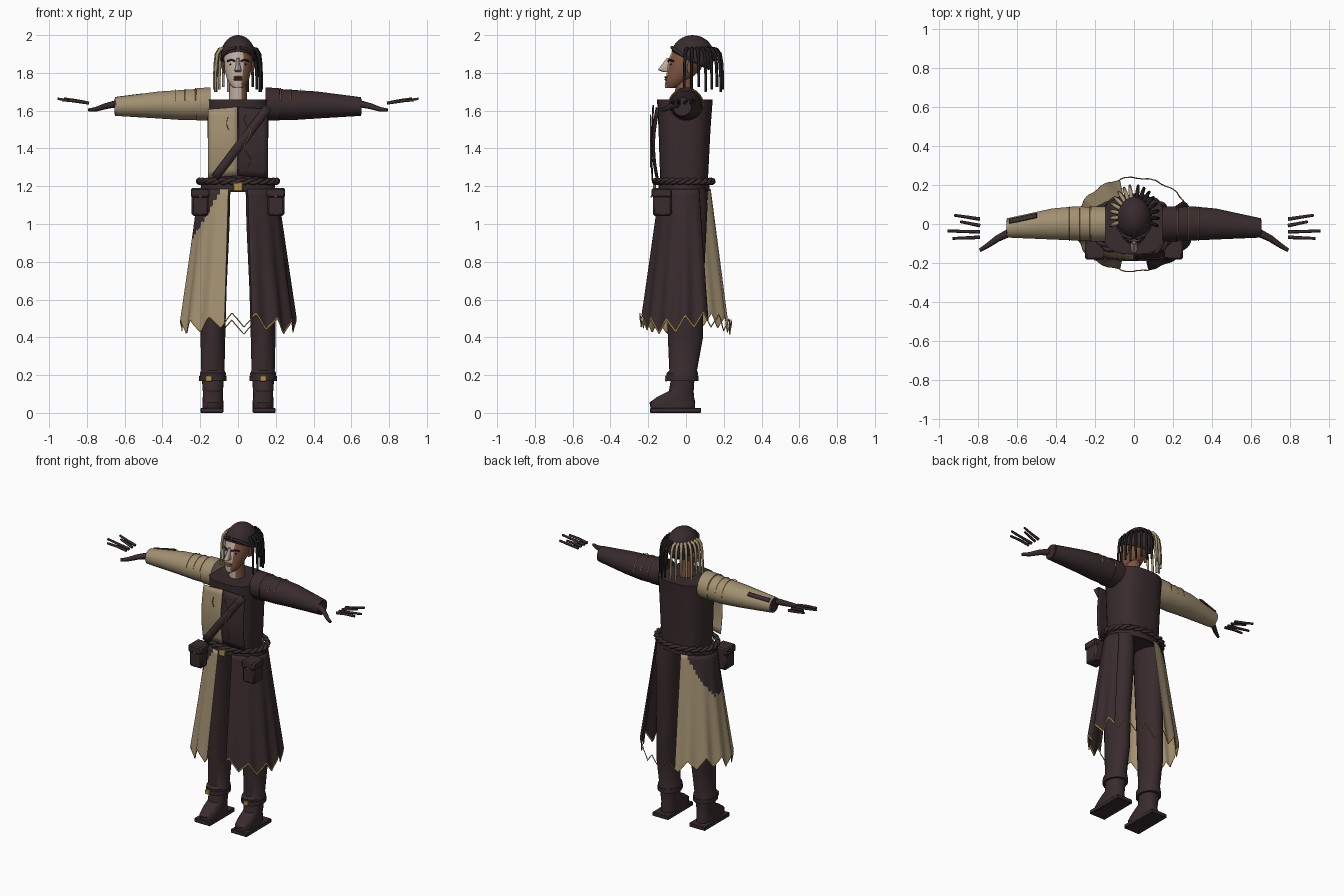
import bpy, bmesh
from math import sin, cos, pi, radians, copysign
from mathutils import Vector

cube = bpy.data.objects.get("Cube")
if cube:
    bpy.data.objects.remove(cube)


def material(name, rgb):
    m = bpy.data.materials.new(name)
    m.use_nodes = True
    m.diffuse_color = (*rgb, 1)
    m.node_tree.nodes["Principled BSDF"].inputs["Base Color"].default_value = (*rgb, 1)
    return m


DARK = material("dark leather", (.04, .024, .026))
BLACK = material("black hair", (.014, .011, .012))
CREAM = material("cream cloth", (.36, .28, .165))
GOLD = material("gold trim", (.45, .27, .07))
SKIN = material("brown skin", (.21, .09, .05))
PALE = material("pale skin", (.52, .42, .36))


def finish(name, bm, mats, rule=None, solid=0):
    """Turn a bmesh into a shaded object; rule picks a material per face centre."""
    bmesh.ops.recalc_face_normals(bm, faces=bm.faces)
    if rule:
        for f in bm.faces:
            f.material_index = rule(f.calc_center_median())
    me = bpy.data.meshes.new(name)
    bm.to_mesh(me)
    bm.free()
    for m in mats:
        me.materials.append(m)
    ob = bpy.data.objects.new(name, me)
    bpy.context.collection.objects.link(ob)
    if solid:
        mod = ob.modifiers.new("thickness", 'SOLIDIFY')
        mod.thickness = solid
    bpy.ops.object.select_all(action='DESELECT')
    ob.select_set(True)
    bpy.context.view_layer.objects.active = ob
    bpy.ops.object.shade_smooth_by_angle(angle=radians(40))
    return ob


def loft(name, rings, mats, axis='z', n=24, p=2, rule=None):
    """Skin rings (position, centre a, centre b, radius a, radius b) along an axis."""
    bm = bmesh.new()
    rows = []
    for t, ca, cb, ra, rb in rings:
        row = []
        for i in range(n):
            u = 2 * pi * (i + .5) / n
            a = ca + ra * copysign(abs(cos(u)) ** (2 / p), cos(u))
            b = cb + rb * copysign(abs(sin(u)) ** (2 / p), sin(u))
            row.append(bm.verts.new((a, b, t) if axis == 'z' else (t, a, b)))
        rows.append(row)
    for r, q in zip(rows, rows[1:]):
        for i in range(n):
            j = (i + 1) % n
            bm.faces.new((r[i], r[j], q[j], q[i]))
    bm.faces.new(rows[0])
    bm.faces.new(rows[-1])
    return finish(name, bm, mats, rule)


def sheet(name, func, nu, nv, mats, rule=None, solid=.004):
    """Grid surface from func(u, v)."""
    bm = bmesh.new()
    g = [[bm.verts.new(func(i / nu, j / nv)) for i in range(nu + 1)] for j in range(nv + 1)]
    for j in range(nv):
        for i in range(nu):
            f = bm.faces.new((g[j][i], g[j][i + 1], g[j + 1][i + 1], g[j + 1][i]))
            if rule:
                f.material_index = rule(f.calc_center_median(), j)
    return finish(name, bm, mats, solid=solid)


def box(name, centre, size, mat, bevel=.005):
    bm = bmesh.new()
    bmesh.ops.create_cube(bm, size=1)
    for v in bm.verts:
        v.co = Vector(centre) + Vector(c * s for c, s in zip(v.co, size))
    bmesh.ops.bevel(bm, geom=bm.edges[:], offset=bevel, segments=1, affect='EDGES')
    return finish(name, bm, [mat])


def tube(name, pts, r, mat, taper=1, closed=False):
    cu = bpy.data.curves.new(name, 'CURVE')
    cu.dimensions = '3D'
    cu.bevel_depth, cu.bevel_resolution, cu.use_fill_caps = r, 1, True
    sp = cu.splines.new('POLY')
    sp.points.add(len(pts) - 1)
    sp.use_cyclic_u = closed
    for i, (q, c) in enumerate(zip(sp.points, pts)):
        q.co = (*c, 1)
        q.radius = 1 + (taper - 1) * i / (len(pts) - 1)
    cu.materials.append(mat)
    ob = bpy.data.objects.new(name, cu)
    bpy.context.collection.objects.link(ob)
    bpy.ops.object.select_all(action='DESELECT')
    ob.select_set(True)
    bpy.context.view_layer.objects.active = ob
    bpy.ops.object.convert(target='MESH')


# Head: face with one pale half, cap cut on a slant, features
def face_rule(c):
    return 1 if c.x < .02 and c.y < -.03 else 0


loft("neck", [(1.64, 0, -.01, .05, .05), (1.78, 0, -.01, .042, .045)], [SKIN, PALE], rule=face_rule)
loft("face", [(1.72, 0, -.075, .025, .035), (1.735, 0, -.065, .042, .048), (1.77, 0, -.04, .06, .067),
              (1.82, 0, -.01, .073, .09), (1.88, 0, .005, .077, .095), (1.95, 0, .015, .06, .07)],
     [SKIN, PALE], rule=face_rule)
loft("nose", [(1.805, 0, -.1, .016, .02), (1.815, 0, -.118, .02, .032), (1.84, 0, -.105, .012, .026),
              (1.88, 0, -.085, .008, .016)], [SKIN, PALE], n=10, rule=face_rule)
for z in (1.765, 1.777):
    loft("lip", [(z - .006, 0, -.1, .02, .008), (z, 0, -.103, .025, .013), (z + .006, 0, -.1, .02, .008)], [SKIN], n=10)
bm = bmesh.new()
bmesh.ops.create_uvsphere(bm, u_segments=28, v_segments=18, radius=1)
for v in bm.verts:
    v.co = Vector((v.co.x * .092, .035 + v.co.y * .115, 1.888 + v.co.z * .112))
bmesh.ops.bisect_plane(bm, geom=bm.verts[:] + bm.edges[:] + bm.faces[:], plane_co=(0, -.08, 1.915),
                       plane_no=(0, -.5, -1), clear_outer=True)
finish("skull_cap", bm, [DARK], solid=.006)
for s in (-1, 1):
    tube("brow", [(s * .015, -.093, 1.862), (s * .035, -.088, 1.87), (s * .056, -.066, 1.862)], .005, BLACK)
    box("eye", (s * .034, -.079, 1.845), (.022, .009, .009), BLACK, .003)
    loft("ear", [(1.8, s * .074, .02, .006, .012), (1.83, s * .08, .025, .01, .02), (1.86, s * .08, .025, .006, .012)], [SKIN], n=10)
    # Headband sweeping down to the temples
    tube("headband", [(s * .01, -.075, 1.935), (s * .05, -.06, 1.925), (s * .08, -.02, 1.895), (s * .087, .03, 1.87)], .009, DARK)
    # Hanging locks, arcing out and down around the side and back of the head
    for i in range(8):
        a = radians(-18 + 14 * i)
        dx, dy = s * cos(a), sin(a)
        pts = [(dx * r, .04 + dy * r * 1.25, z) for r, z in
               ((.075, 1.93), (.1, 1.925), (.115, 1.9), (.122, 1.85), (.126, 1.77), (.126, 1.70 + .012 * (i % 3)))]
        tube("hair_lock", pts, .011, CREAM if s < 0 else BLACK, .6)

# Torso, neckline and chest panels
loft("torso", [(1.17, 0, -.01, .15, .125), (1.26, 0, -.01, .155, .128), (1.5, 0, -.008, .162, .138),
               (1.66, 0, -.006, .165, .148)], [DARK], p=2.8, n=32)
for s, mat in ((-1, CREAM), (1, DARK)):
    sheet("chest_panel", lambda u, v: (s * (.002 + .156 * u), -.155 - .028 * sin(pi * (.1 + .85 * v)) + .015 * u * u,
                                       1.255 + .365 * v - .012 * u), 6, 10, [mat])
sheet("chest_strap", lambda u, v: (-.14 + .28 * v + .035 * u, -.19 + .02 * abs(v - .4), 1.26 + .37 * v - .03 * u), 1, 8, [DARK], solid=.008)
tube("chest_embroidery", [(.05 + .016 * sin(i * .6), -.188, 1.3 + .014 * i) for i in range(21)], .0025, GOLD)
tube("small_embroidery", [(-.05 - .01 * sin(i * .5), -.188, 1.5 + .011 * i) for i in range(7)], .002, GOLD)

# Twisted belt, waistband and buckle
loft("waistband", [(1.175, 0, -.01, .2, .135), (1.21, 0, -.01, .195, .135)], [DARK], n=32)
for k in (0, pi):
    pts = []
    for i in range(144):
        a, w = 2 * pi * i / 144, 24 * pi * i / 144 + k
        r = .008 * cos(w)
        pts.append(((.205 + r) * cos(a), -.012 + (.15 + r) * sin(a), 1.226 + .009 * sin(w)))
    tube("belt_strand", pts, .011, DARK, closed=True)
box("belt_buckle", (0, -.168, 1.198), (.052, .016, .05), GOLD)


# Coat skirt: two pleated panels with a ragged gold hem
def hem(a):
    saw = abs((a / radians(24)) % 1 - .5) * 2
    return .435 + .075 * saw + .02 * sin(a * 3)


def skirt_point(a, v):
    z = 1.185 + (hem(a) - 1.185) * v
    k = (1.185 - z) / .75
    pleat = 1 + .035 * k * cos(15 * a)
    return ((.21 + .1 * k) * pleat * cos(a), -.005 + (.14 + .105 * k) * pleat * sin(a), z)


def right_rule(c, j):
    return 1 if j == 24 else 2 if c.z > max(.92, .92 + 1.75 * (c.x + .24)) else 0


def panel(name, a0, a1, mats, rule):
    lo, hi = radians(a0), radians(a1)
    steps = [i / 24 * .985 for i in range(25)] + [1]
    sheet(name, lambda u, v: skirt_point(lo + (hi - lo) * u, steps[round(v * 25)]), 72, 25, mats, rule)


panel("left_coat_panel", -76, 32, [DARK, GOLD], lambda c, j: int(j == 24))
panel("right_coat_panel", 104, 256, [CREAM, GOLD, DARK], right_rule)
for a0, a1 in ((32, 104), (256, 284)):
    tube("hem_cord", [skirt_point(radians(a0 + (a1 - a0) * i / 36), 1) for i in range(37)], .003, GOLD)

for s in (-1, 1):
    # Belt pouches
    box("pouch", (s * .2, -.125, 1.11), (.09, .1, .135), DARK, .01)
    box("pouch_flap", (s * .2, -.128, 1.165), (.1, .108, .05), DARK, .008)
    box("pouch_stud", (s * .2, -.183, 1.145), (.012, .008, .012), GOLD, .002)

    # Trousers, boots and ankle straps
    x = s * .133
    loft("trouser_leg", [(.17, x, -.02, .066, .08), (.21, x, -.02, .07, .084), (.225, x, -.015, .062, .074),
                         (.4, x, -.003, .066, .094), (.65, s * .13, -.005, .07, .098), (.95, s * .12, 0, .074, .108),
                         (1.1, s * .118, 0, .077, .115), (1.19, s * .115, -.005, .075, .11)], [DARK])
    loft("boot", [(.02, x, -.07, .056, .118), (.055, x, -.072, .056, .122), (.085, x, -.055, .054, .098),
                  (.115, x, -.025, .054, .066), (.2, x, -.015, .06, .062)], [DARK], p=2.3)
    box("boot_sole", (s * .138, -.055, .0135), (.12, .27, .027), DARK, .004)
    loft("ankle_strap", [(.168, x, -.02, .073, .086), (.195, x, -.02, .073, .086)], [DARK])
    box("ankle_buckle", (s * .133 - .022 * (s < 0), -.104, .182), (.035, .012, .03), GOLD, .003)

    # Sleeves with gold arcs on the upper arm
    cloth = CREAM if s < 0 else DARK
    loft("sleeve", [(s * .15, 0, 1.635, .085, .085), (s * .3, .003, 1.63, .088, .08), (s * .42, 0, 1.63, .08, .072),
                    (s * .65, -.02, 1.622, .05, .05)], [cloth], 'x')
    loft("shoulder_cap", [(s * .145, 0, 1.636, .09, .088), (s * .22, 0, 1.633, .092, .087)], [cloth], 'x')
    loft("cuff_lining", [(s * .64, -.02, 1.622, .043, .043), (s * .653, -.02, 1.622, .043, .043)], [DARK], 'x')
    for bx in (.225, .28, .33):
        r = .093 if bx < .23 else .0885
        arc = [radians(15 + 10 * i) for i in range(18)]
        tube("sleeve_band", [(s * bx, -cos(a) * r, 1.632 + sin(a) * (r - .007)) for a in arc], .0022, GOLD)

    # Thumb and separate fingers
    tube("thumb", [(s * .64, -.045, 1.637), (s * .7, -.075, 1.624), (s * .75, -.11, 1.608), (s * .79, -.135, 1.603)],
         .021, DARK, .45)
    for y0, y1, end, z1 in ((.025, .045, .92, 1.665), (-.008, .012, .89, 1.66), (-.04, -.036, .955, 1.663), (-.068, -.074, .93, 1.655)):
        mid = ((.79 + end) / 2, (y0 + y1) / 2)
        tube("finger", [(s * .79, y0, 1.64), (s * mid[0], mid[1], 1.651), (s * end, y1, z1)], .0095, DARK, .75)

# Dark guard on the cream forearm
sheet("forearm_patch", lambda u, v: (-.5 - .14 * v, .035 - .03 * v + .022 * u, 1.692 - .018 * v - .015 * u), 2, 4, [DARK], solid=.008)
